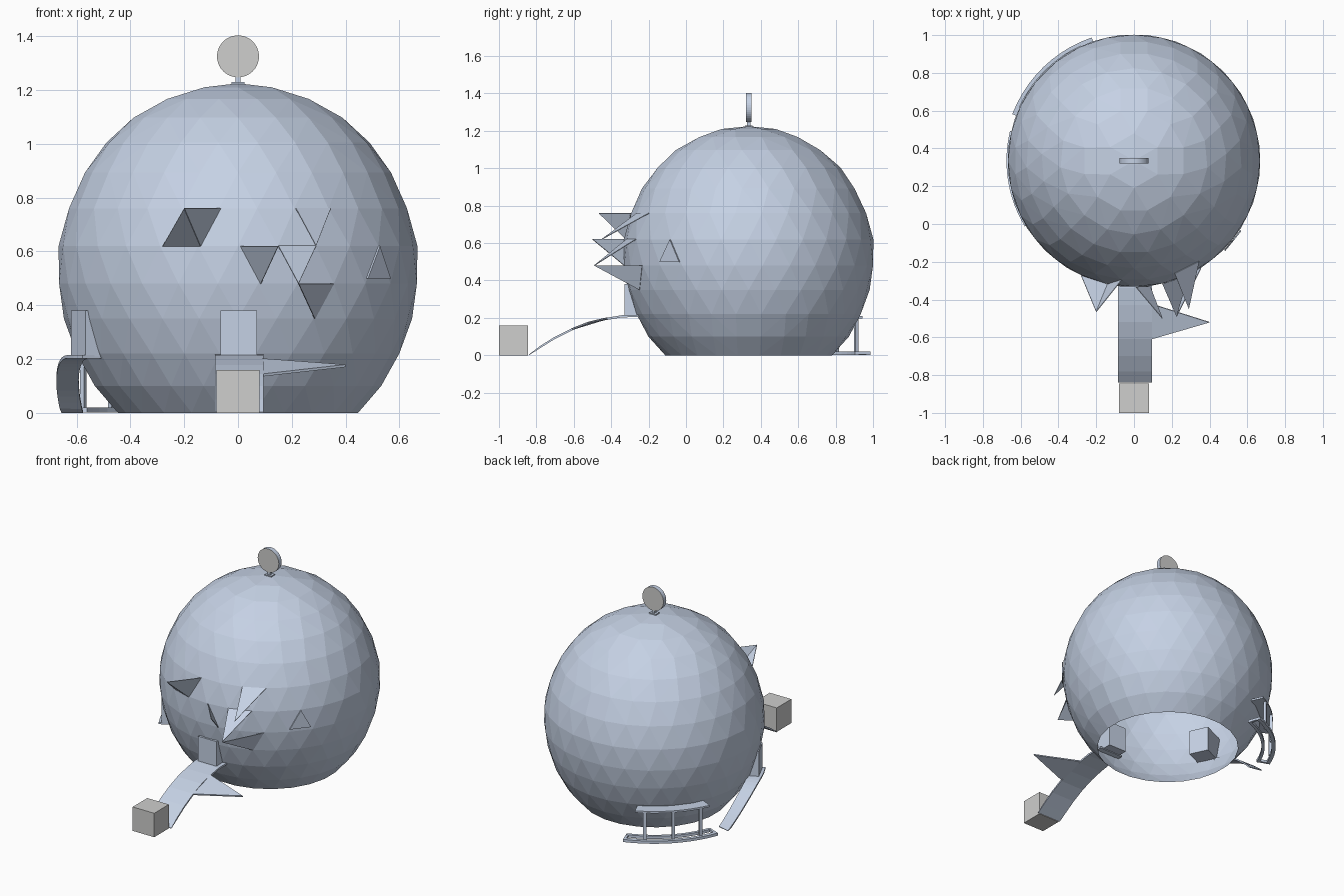
import bpy, bmesh, math
from mathutils import Vector, Matrix

if "Cube" in bpy.data.objects:
    bpy.data.objects.remove(bpy.data.objects["Cube"])

CY = 0.335  # dome centre in y


def material(name, rgb):
    m = bpy.data.materials.new(name)
    m.diffuse_color = (*rgb, 1)
    m.use_nodes = True
    m.node_tree.nodes["Principled BSDF"].inputs["Base Color"].default_value = m.diffuse_color
    return m


BLUE = material("pale blue", (0.56, 0.64, 0.78))
GREY = material("light grey", (0.62, 0.62, 0.61))


def finish(name, bm, *mats):
    me = bpy.data.meshes.new(name)
    bm.to_mesh(me)
    bm.free()
    for m in mats:
        me.materials.append(m)
    ob = bpy.data.objects.new(name, me)
    bpy.context.collection.objects.link(ob)
    return ob


def polar(r, deg, z):
    a = math.radians(deg)
    return Vector((r * math.cos(a), CY + r * math.sin(a), z))


def box(name, lo, hi, mat=BLUE, angle=None):
    """Box between two corners; with an angle, x is the radial direction from the dome axis."""
    bm = bmesh.new()
    bmesh.ops.create_cube(bm, size=1)
    for v in bm.verts:
        v.co = Vector([lo[i] + (v.co[i] + 0.5) * (hi[i] - lo[i]) for i in range(3)])
    if angle is not None:
        bm.transform(Matrix.Translation((0, CY, 0)) @ Matrix.Rotation(math.radians(angle), 4, 'Z'))
    return finish(name, bm, mat)


def sweep(name, sections):
    """Closed solid through a list of four-point sections."""
    bm = bmesh.new()
    rows = [[bm.verts.new(p) for p in s] for s in sections]
    for a, b in zip(rows, rows[1:]):
        for i in range(4):
            j = (i + 1) % 4
            bm.faces.new((a[i], a[j], b[j], b[i]))
    bm.faces.new(rows[0][::-1])
    bm.faces.new(rows[-1])
    bmesh.ops.recalc_face_normals(bm, faces=bm.faces)
    return finish(name, bm, BLUE)


def arc(name, r0, r1, angles, heights, t):
    """Curved slab around the dome, with its top at the given heights."""
    return sweep(name, [(polar(r0, a, z), polar(r1, a, z), polar(r1, a, max(z - t, 0)),
                         polar(r0, a, max(z - t, 0) - 0.0005)) for a, z in zip(angles, heights)])


def plate(name, pts, t=0.006):
    """Thin panel through the given points."""
    p = [Vector(q) for q in pts]
    n = (p[1] - p[0]).cross(p[2] - p[0]).normalized() * t / 2
    bm = bmesh.new()
    a = [bm.verts.new(q + n) for q in p]
    b = [bm.verts.new(q - n) for q in p]
    bm.faces.new(a)
    bm.faces.new(b[::-1])
    for i in range(len(p)):
        j = (i + 1) % len(p)
        bm.faces.new((a[i], b[i], b[j], a[j]))
    bmesh.ops.recalc_face_normals(bm, faces=bm.faces)
    return finish(name, bm, BLUE)


# Faceted dome: staggered rings of triangles, open underneath
rings = [(0.145, 1.21, 6), (0.272, 1.167, 12), (0.39, 1.097, 17), (0.49, 1.005, 21),
         (0.57, 0.893, 25), (0.632, 0.76, 28), (0.667, 0.62, 28), (0.669, 0.48, 28),
         (0.647, 0.35, 28), (0.603, 0.22, 28), (0.536, 0.1, 26), (0.45, 0.0, 24)]
bm = bmesh.new()
bm.verts.new((0, CY, 1.225))
for k, (r, z, n) in enumerate(rings):
    for i in range(n):
        bm.verts.new(polar(r, -90 + (i + 0.5 * ((k + 0) % 2 == 1)) * 360 / n, z))
bmesh.ops.convex_hull(bm, input=bm.verts)
floor = [f for f in bm.faces if all(v.co.z < 0.001 for v in f.verts)]
bmesh.ops.delete(bm, geom=floor, context='FACES')
finish("dome", bm, BLUE)

# Round sign on the tip of the dome
box("sign_base", (-0.025, CY - 0.02, 1.217), (0.025, CY + 0.02, 1.229))
box("sign_stem", (-0.01, CY - 0.01, 1.22), (0.01, CY + 0.01, 1.26))
bm = bmesh.new()
bmesh.ops.create_cone(bm, cap_ends=True, segments=40, radius1=0.078, radius2=0.078, depth=0.03)
bm.transform(Matrix.Translation((0, CY, 1.325)) @ Matrix.Rotation(math.pi / 2, 4, 'X'))
bm.normal_update()
for f in bm.faces:
    f.material_index = 1 if abs(f.normal.y) > 0.9 else 0
finish("round_sign", bm, BLUE, GREY)


# Pointed window panels: dome triangles with one corner pulled forward
def on_dome(x, z):
    r = {0.76: 0.634, 0.62: 0.669, 0.48: 0.671, 0.35: 0.649}[z]
    return Vector((x, CY - math.sqrt(r * r - x * x), z))


windows = [((-0.2, 0.76), -0.465, (-0.28, 0.62), (-0.14, 0.62)),
           ((-0.2, 0.76), -0.465, (-0.14, 0.62), (-0.065, 0.76)),
           ((0.15, 0.62), -0.5, (0.01, 0.62), (0.085, 0.48)),
           ((0.29, 0.62), -0.45, (0.215, 0.76), (0.345, 0.76)),
           ((0.225, 0.48), -0.49, (0.15, 0.62), (0.29, 0.62)),
           ((0.225, 0.48), -0.49, (0.355, 0.48), (0.285, 0.35))]
for i, (tip, y, a, b) in enumerate(windows):
    plate(f"window_panel_{i + 1}", [(tip[0], y, tip[1]), on_dome(*a), on_dome(*b)], 0.004)
plate("side_window", [(0.525, -0.085, 0.62), (0.48, -0.14, 0.5), (0.565, -0.035, 0.5)], 0.008)

# Front ramp with its pointed side fin and door
curve = [(-0.84, 0.004), (-0.78, 0.05), (-0.7, 0.1), (-0.61, 0.145), (-0.52, 0.178),
         (-0.43, 0.2), (-0.34, 0.215), (-0.22, 0.217)]
sweep("front_ramp", [((-0.085, y, z), (0.095, y, z), (0.095, y, max(z - 0.012, 0)),
                      (-0.085, y, max(z - 0.012, 0))) for y, z in curve])
plate("ramp_fin", [(0.09, -0.61, 0.14), (0.4, -0.52, 0.175), (0.115, -0.43, 0.196),
                   (0.09, -0.42, 0.198)], 0.01)
box("front_door", (-0.065, -0.328, 0.21), (0.07, -0.16, 0.38))
box("ramp_block", (-0.08, -1, 0), (0.08, -0.845, 0.16), GREY)

# Left ramp curling round the dome, with its door
steps = 14
ang = [166.5 + 34 * i / steps for i in range(steps + 1)] + [205, 211]
hts = [0.004 + 0.211 * math.sin(math.pi / 2 * i / steps) for i in range(steps + 1)] + [0.215, 0.215]
arc("left_ramp", 0.592, 0.675, ang, hts, 0.012)
box("left_door", (0.47, -0.065, 0.21), (0.655, 0.065, 0.38), angle=205)

# Back landing on posts with a ground rail
ang = [115 + 4 * i for i in range(11)]
arc("back_landing", 0.58, 0.672, ang, [0.21] * 11, 0.012)
ang = [109 + 5 * i for i in range(11)]
arc("ground_rail_outer", 0.665, 0.69, ang, [0.02] * 11, 0.018)
arc("ground_rail_inner", 0.6, 0.62, ang, [0.02] * 11, 0.018)
for i, a in enumerate((120, 135, 150)):
    box(f"landing_post_{i + 1}", (0.655, -0.01, 0.005), (0.672, 0.01, 0.205), angle=a)
for i, a in enumerate((109.6, 158.4)):
    box(f"rail_end_{i + 1}", (0.6, -0.008, 0.003), (0.688, 0.008, 0.019), angle=a)
